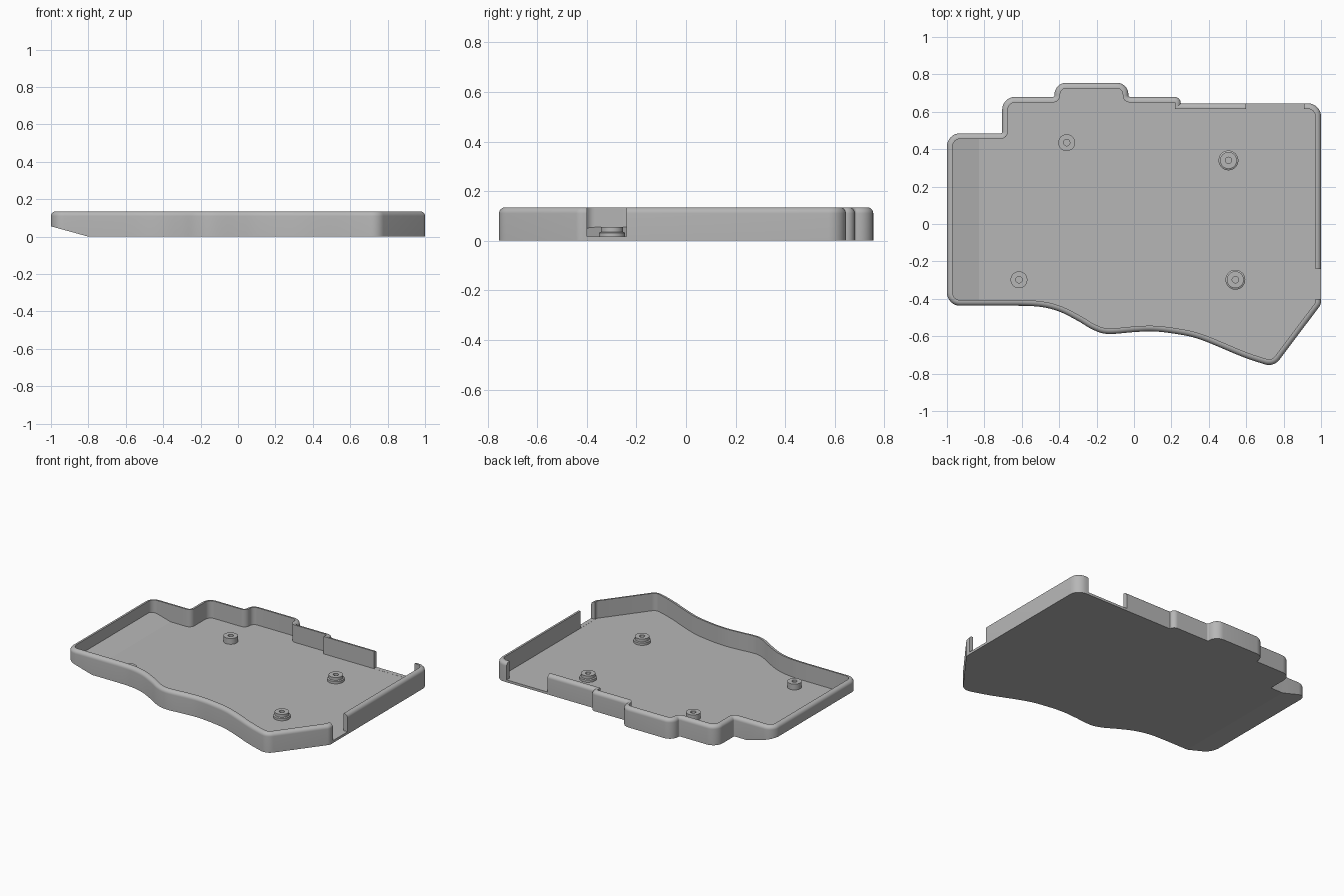
import bpy, bmesh, math
from mathutils import Vector

cube = bpy.data.objects.get("Cube")
if cube:
    bpy.data.objects.remove(cube, do_unlink=True)

HEIGHT, WALL, FLOOR, ROUND = 0.135, 0.03, 0.016, 0.025

grey = bpy.data.materials.new("plain grey")
grey.use_nodes = True
grey.diffuse_color = (0.47, 0.47, 0.47, 1)
grey.node_tree.nodes["Principled BSDF"].inputs["Base Color"].default_value = grey.diffuse_color


def make_object(name, bm):
    bmesh.ops.recalc_face_normals(bm, faces=bm.faces)
    mesh = bpy.data.meshes.new(name)
    bm.to_mesh(mesh)
    bm.free()
    mesh.materials.append(grey)
    obj = bpy.data.objects.new(name, mesh)
    bpy.context.collection.objects.link(obj)
    return obj


def smooth(obj, degrees):
    bpy.ops.object.select_all(action='DESELECT')
    obj.select_set(True)
    bpy.context.view_layer.objects.active = obj
    bpy.ops.object.shade_smooth_by_angle(angle=math.radians(degrees))


def catmull(points, steps=5):
    out = []
    for i in range(1, len(points) - 2):
        a, b, c, d = (Vector(p) for p in points[i - 1:i + 3])
        for s in range(steps):
            t = s / steps
            out.append((2 * b + (c - a) * t + (2 * a - 5 * b + 4 * c - d) * t * t
                        + (3 * b - a - 3 * c + d) * t ** 3) / 2)
    return out + [Vector(points[-2])]


def round_corners(corners, steps=8):
    out = []
    for i, (x, y, r) in enumerate(corners):
        p = Vector((x, y))
        if r == 0:
            out.append(p)
            continue
        u = (Vector(corners[i - 1][:2]) - p).normalized()
        v = (Vector(corners[(i + 1) % len(corners)][:2]) - p).normalized()
        half = u.angle(v) / 2
        centre = p + (u + v).normalized() * r / math.sin(half)
        start = p + u * r / math.tan(half) - centre
        end = p + v * r / math.tan(half) - centre
        total = start.angle(end)
        for s in range(steps + 1):
            t = s / steps
            out.append(centre + (start * math.sin((1 - t) * total)
                                 + end * math.sin(t * total)) / math.sin(total))
    return out


def inset(points, d):
    out = []
    for i, p in enumerate(points):
        a = (p - points[i - 1]).normalized()
        b = (points[(i + 1) % len(points)] - p).normalized()
        n1, n2 = Vector((-a.y, a.x)), Vector((-b.y, b.x))
        out.append(p + (n1 + n2) * d / (1 + n1.dot(n2)))
    return out


# Outline: wavy front edge, then the stepped back edge
front = catmull([(-0.74, -0.437), (-0.62, -0.437), (-0.5, -0.443), (-0.4, -0.468),
                 (-0.3, -0.518), (-0.22, -0.565), (-0.14, -0.588), (0, -0.578),
                 (0.1, -0.574), (0.22, -0.587), (0.353, -0.617), (0.567, -0.705),
                 (0.66, -0.738), (0.748, -0.765)])
corners = [(-1, -0.437, 0.07)] + [(p.x, p.y, 0) for p in front] + [
    (0.748, -0.765, 0.07), (1, -0.43, 0.05), (1, 0.645, 0.07),
    (0.25, 0.645, 0), (0.25, 0.68, 0.034),
    (-0.03, 0.68, 0.008), (-0.03, 0.755, 0.062), (-0.425, 0.755, 0.062),
    (-0.425, 0.68, 0.008), (-0.705, 0.68, 0.07), (-0.705, 0.485, 0.008), (-1, 0.485, 0.07)]
outline = round_corners(corners)

# Tray: wall section swept round the outline, closed by the floor
section = [(0, 0)]
for k in range(9):
    a = math.pi / 2 * k / 8
    section.append((ROUND * (1 - math.cos(a)), HEIGHT - ROUND + ROUND * math.sin(a)))
section += [(WALL, HEIGHT), (WALL, FLOOR)]

bm = bmesh.new()
rings = [[bm.verts.new((p.x, p.y, z)) for p in inset(outline, d)] for d, z in section]
for lower, upper in zip(rings, rings[1:]):
    for i in range(len(outline)):
        bm.faces.new((lower[i - 1], lower[i], upper[i], upper[i - 1]))
bm.faces.new(rings[0])
bm.faces.new(rings[-1])

# Sloping right-hand end of the floor
for x in (-0.8, -0.83):
    bmesh.ops.bisect_plane(bm, geom=bm.verts[:] + bm.edges[:] + bm.faces[:],
                           plane_co=(x, 0, 0), plane_no=(1, 0, 0))
for v in bm.verts:
    if v.co.z < FLOOR + 0.001:
        crease = -0.8 if v.co.z < 0.001 else -0.83
        v.co.z += max(0, crease - v.co.x) * 0.275
tray = make_object("tray", bm)

# Openings in the back wall and left wall
for x0, x1, y0, y1 in ((0.6, 0.91, 0.58, 0.7), (0.94, 1.1, -0.4, -0.24)):
    bm = bmesh.new()
    bmesh.ops.create_cube(bm, size=1)
    for v in bm.verts:
        v.co = (x1 if v.co.x > 0 else x0, y1 if v.co.y > 0 else y0,
                0.3 if v.co.z > 0 else FLOOR + 0.0005)
    cutter = make_object("opening_cutter", bm)
    cutter.hide_render = True
    mod = tray.modifiers.new("opening", 'BOOLEAN')
    mod.operation, mod.solver, mod.object = 'DIFFERENCE', 'EXACT', cutter
    bpy.context.view_layer.objects.active = tray
    bpy.ops.object.modifier_apply(modifier=mod.name)
    bpy.data.objects.remove(cutter, do_unlink=True)
smooth(tray, 12.5)


# Screw posts: turned profiles with a blind hole, some with a collar
def post(name, x, y, collar):
    profile = [(0.017, 0.025), (0.017, 0.056), (0.045, 0.056)]
    if collar:
        profile += [(0.045, 0.036), (0.053, 0.032), (0.053, FLOOR - 0.004)]
    else:
        profile += [(0.045, FLOOR - 0.004)]
    n = 40
    bm = bmesh.new()
    loops = [[bm.verts.new((x + r * math.cos(math.tau * i / n),
                            y + r * math.sin(math.tau * i / n), z)) for i in range(n)]
             for r, z in profile]
    for a, b in zip(loops, loops[1:]):
        for i in range(n):
            bm.faces.new((a[i - 1], a[i], b[i], b[i - 1]))
    bm.faces.new(loops[0])
    bm.faces.new(loops[-1])
    smooth(make_object(name, bm), 30)


post("post_back_right", -0.36, 0.435, False)
post("post_front_right", -0.615, -0.298, False)
post("post_back_left", 0.505, 0.34, True)
post("post_front_left", 0.542, -0.298, True)
